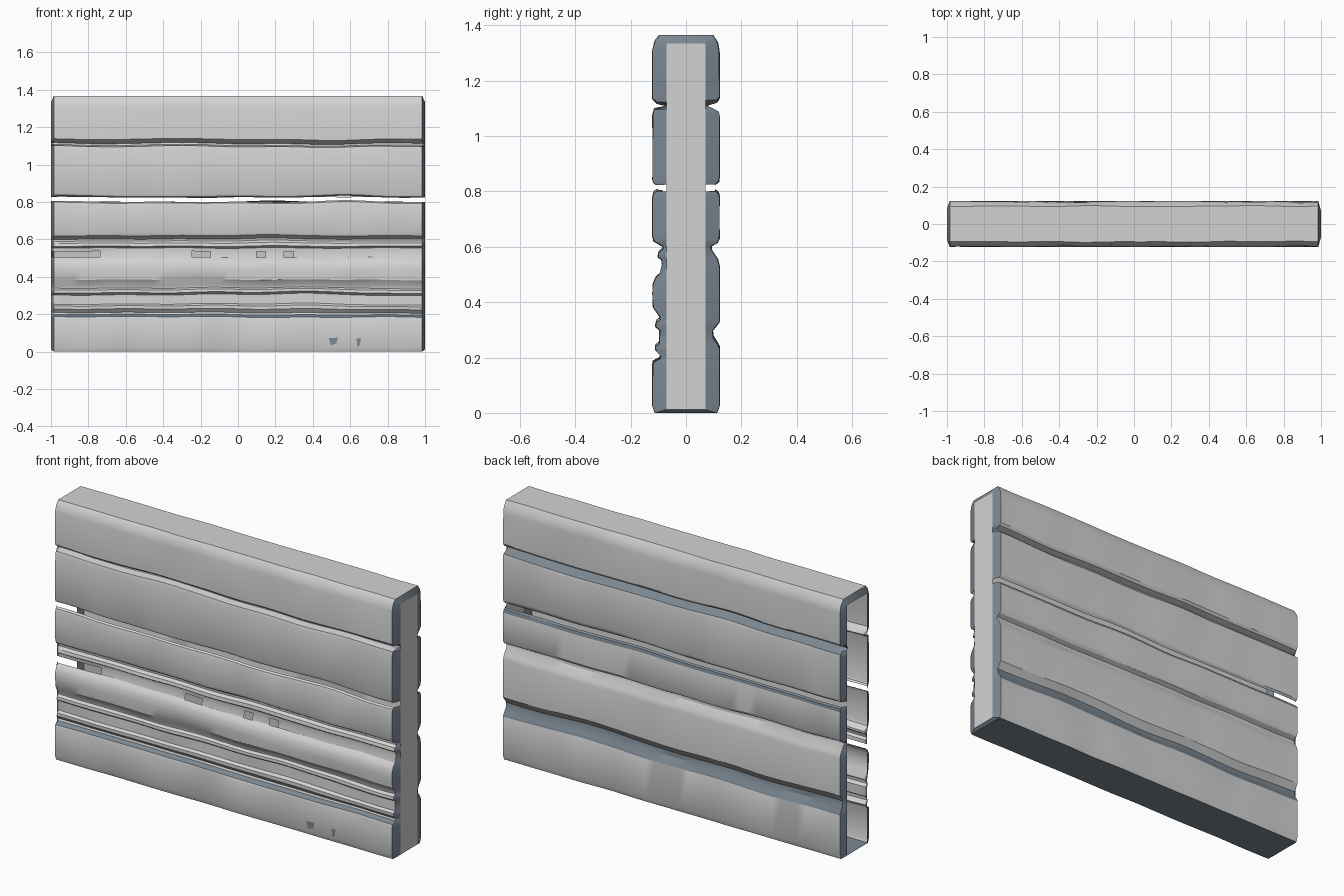
import bpy, bmesh
from mathutils import Vector, noise

if "Cube" in bpy.data.objects:
    bpy.data.objects.remove(bpy.data.objects["Cube"])


def material(name, rgb):
    m = bpy.data.materials.new(name)
    m.diffuse_color = (*rgb, 1)
    m.use_nodes = True
    m.node_tree.nodes["Principled BSDF"].inputs["Base Color"].default_value = m.diffuse_color
    return m


LIGHT = material("pale_grey_wood", (0.65, 0.65, 0.65))
SLATE = material("slate_edge", (0.20, 0.245, 0.29))


def finish(name, bm, mats, smooth=True):
    me = bpy.data.meshes.new(name)
    bm.to_mesh(me)
    bm.free()
    for m in mats:
        me.materials.append(m)
    ob = bpy.data.objects.new(name, me)
    bpy.context.collection.objects.link(ob)
    if smooth:
        me.shade_smooth()
        me.set_sharp_from_angle(angle=0.5)
    return ob


# x stations along the planks, with an extra pinched ring at each end
N = 40
XS = [-1.0] + [-0.985 + 1.97 * i / N for i in range(N + 1)] + [1.0]

# holes in the cracked front plank: x ranges
HOLES = [(-1.0, -0.74), (-0.24, -0.17), (0.08, 0.13), (0.26, 0.31)]


def wave(x, y, z):
    """Gentle hand-cut irregularity of the wood."""
    n1 = noise.noise(Vector((x * 2.6, 5 if y > 0 else 0, z * 5)))
    n2 = noise.noise(Vector((x * 4.0, 9 if y > 0 else 3, z * 9 + 7)))
    edge = min(1, z / 0.1, max(0, (1.366 - z) / 0.1))
    return y + 0.006 * n2, max(0, z + 0.012 * n1 * edge)


def plank_skin(name, profile, slate_rule, flip):
    """Sweep an open (y, z) profile along x; ends pinch in to a slate bevel."""
    bm = bmesh.new()
    rings = []
    for x in XS:
        ring = []
        for y, z in profile:
            wy, wz = wave(x, y, z)
            wy = max(-0.122, min(0.122, wy))
            if abs(x) == 1.0:
                lim = 0.07 if x > 0 else 0.085
                wy = max(-lim, min(lim, wy))
                wz = max(0.012, min(1.335, wz))
            ring.append(bm.verts.new((x, wy, wz)))
        rings.append(ring)
    for i in range(len(XS) - 1):
        xm = (XS[i] + XS[i + 1]) / 2
        for j in range(len(profile) - 1):
            (y0, z0), (y1, z1) = profile[j], profile[j + 1]
            ym, zm = (y0 + y1) / 2, (z0 + z1) / 2
            if ym < 0 and 0.50 < zm < 0.53 and any(a < xm < b for a, b in HOLES):
                continue
            q = [rings[i][j], rings[i + 1][j], rings[i + 1][j + 1], rings[i][j + 1]]
            f = bm.faces.new(q[::-1] if flip else q)
            end = i == 0 or i == len(XS) - 2
            f.material_index = 1 if end or slate_rule(ym, zm) else 0
    return finish(name, bm, [LIGHT, SLATE])


# lower planks: down the front, under the base, up the back
front_low = [(-.106, .802), (-.116, .795), (-.121, .78), (-.121, .64), (-.115, .622),
             (-.085, .603), (-.084, .592), (-.098, .58), (-.102, .562), (-.088, .552),
             (-.086, .532), (-.094, .50), (-.108, .487), (-.119, .465), (-.122, .43),
             (-.116, .385), (-.094, .355), (-.092, .342), (-.106, .333), (-.108, .318),
             (-.092, .306), (-.094, .255), (-.108, .245), (-.108, .228), (-.09, .208),
             (-.094, .198), (-.117, .186), (-.121, .175), (-.121, .025), (-.112, 0)]
back_low = [(.112, 0), (.121, .025), (.121, .235), (.115, .248), (.098, .275), (.095, .30),
            (.108, .318), (.121, .335), (.121, .53), (.114, .555), (.092, .59), (.091, .603),
            (.113, .615), (.121, .63), (.121, .78), (.116, .795), (.106, .802)]


def slate_low(y, z):
    if y > 0.09:
        return .235 < z < .29 or z > .785
    return z < 0.005 or (y < 0 and .186 < z < .198)


plank_skin("lower_planks", front_low + back_low, slate_low, True)

# upper planks: up the front, over the top, down the back
front_up = [(-.106, .826), (-.116, .832), (-.121, .845), (-.121, 1.08), (-.115, 1.097),
            (-.078, 1.104), (-.07, 1.113), (-.105, 1.122), (-.12, 1.135), (-.121, 1.31),
            (-.112, 1.345), (-.095, 1.366)]
back_up = [(.095, 1.366), (.115, 1.335), (.121, 1.30), (.121, 1.14), (.112, 1.127),
           (.08, 1.117), (.074, 1.108), (.095, 1.098), (.117, 1.085), (.121, 1.07),
           (.121, .85), (.116, .835), (.106, .826)]


def slate_up(y, z):
    return y > 0.07 and 1.09 < z < 1.11


plank_skin("upper_planks", front_up + back_up, slate_up, False)

# flat board closing the right end
bm = bmesh.new()
bm.faces.new([bm.verts.new((1.0, y, z)) for y, z in
              [(-.07, .012), (.07, .012), (.07, 1.335), (-.07, 1.335)]])
finish("right_end_board", bm, [LIGHT], False)

# small dark chips in the bottom plank
bm = bmesh.new()
for x, z, w, h in [(.51, .055, .025, .022), (.645, .05, .012, .025)]:
    bm.faces.new([bm.verts.new((x + a * w, -.1235, z + b * h)) for a, b in
                  [(-1, .8), (-.5, -1), (.6, -.5), (1, .9)]])
finish("bottom_plank_chips", bm, [SLATE], False)
